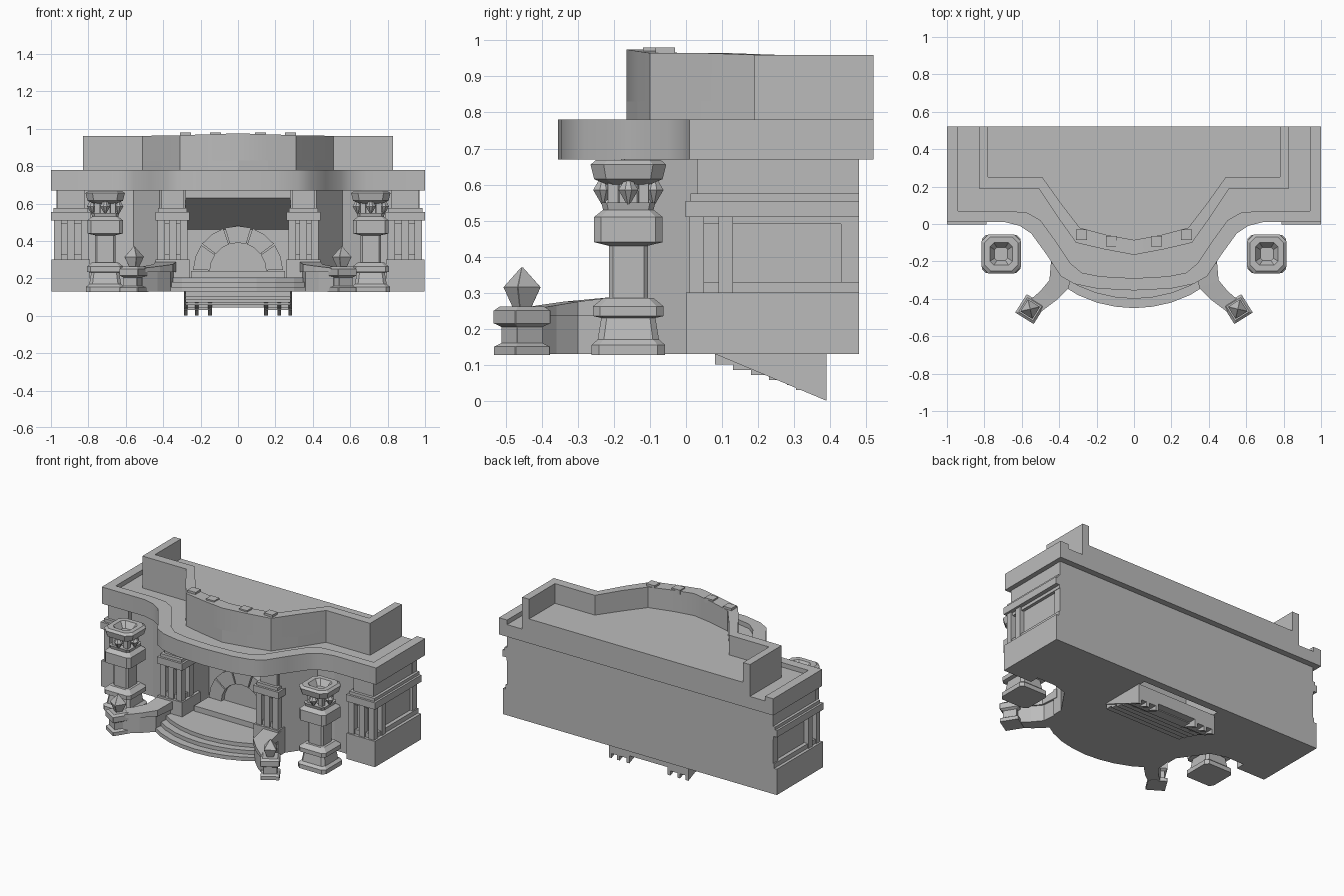
import bpy, bmesh
from math import sin, cos, pi, radians

if "Cube" in bpy.data.objects:
    bpy.data.objects.remove(bpy.data.objects["Cube"])

stone = bpy.data.materials.new("grey stone")
stone.use_nodes = True
GREY = (0.5, 0.5, 0.5, 1)
stone.diffuse_color = GREY
stone.node_tree.nodes["Principled BSDF"].inputs["Base Color"].default_value = GREY


def finish(name, bm, smooth=False):
    bmesh.ops.recalc_face_normals(bm, faces=bm.faces)
    mesh = bpy.data.meshes.new(name)
    bm.to_mesh(mesh)
    bm.free()
    mesh.materials.append(stone)
    ob = bpy.data.objects.new(name, mesh)
    bpy.context.collection.objects.link(ob)
    if smooth:
        bpy.ops.object.select_all(action='DESELECT')
        ob.select_set(True)
        bpy.context.view_layer.objects.active = ob
        bpy.ops.object.shade_smooth_by_angle(angle=radians(35))
    return ob


def loft(name, rings, smooth=False):
    """Skin a list of equal-length point rings and cap both ends."""
    bm = bmesh.new()
    loops = [[bm.verts.new(p) for p in ring] for ring in rings]
    n = len(loops[0])
    for a, b in zip(loops, loops[1:]):
        for i in range(n):
            j = (i + 1) % n
            bm.faces.new((a[i], a[j], b[j], b[i]))
    bm.faces.new(loops[0])
    bm.faces.new(loops[-1])
    return finish(name, bm, smooth)


def extrude(name, pts, axis, a, b, smooth=False):
    place = {'x': lambda u, v, w: (w, u, v),
             'y': lambda u, v, w: (u, w, v),
             'z': lambda u, v, w: (u, v, w)}[axis]
    return loft(name, [[place(u, v, w) for u, v in pts] for w in (a, b)], smooth)


def box(name, x0, x1, y0, y1, z0, z1):
    return extrude(name, [(x0, y0), (x1, y0), (x1, y1), (x0, y1)], 'z', z0, z1)


def mirrored(half):
    """Full outline from a half outline that starts at the centre."""
    return [(-x, y) for x, y in half[:0:-1]] + half


def ribbon(name, outer, inner, z0, tops, smooth=False):
    """Wall between two outlines, with a top height at each point."""
    return loft(name, [[(*o, z0), (*o, t), (*i, t), (*i, z0)]
                       for o, i, t in zip(outer, inner, tops)], smooth)


def stack(name, cx, cy, rings, chamfer, turn=0):
    """Pier of chamfered square rings given as (height, half width)."""
    out = []
    for z, h in rings:
        c = h * (1 - chamfer)
        pts = [(h, -c), (h, c), (c, h), (-c, h), (-h, c), (-h, -c), (-c, -h), (c, -h)]
        out.append([(cx + x * cos(turn) - y * sin(turn),
                     cy + x * sin(turn) + y * cos(turn), z) for x, y in pts])
    return loft(name, out)


# Roof band with raised rim
roof = [(0, -.355), (.2, -.345), (.32, -.32), (.39, -.28), (.47, -.16),
        (.55, -.05), (.61, -.01), (.69, .01), (1, .01), (1, .52)]
rim = [(0, -.29), (.18, -.28), (.28, -.26), (.34, -.21), (.42, -.09),
       (.5, .02), (.57, .06), (.67, .07), (.94, .07), (.94, .52)]
extrude("roof_band", mirrored(roof), 'z', .67, .75, True)
ribbon("roof_rim", mirrored(roof), mirrored(rim), .74, [.78] * 19, True)

# Upper storey with parapet
upper = [(0, -.165), (.16, -.135), (.31, -.1), (.41, .04), (.51, .19), (.83, .19), (.83, .52)]
inner = [(0, -.085), (.14, -.06), (.29, -.02), (.39, .11), (.49, .25), (.78, .25), (.78, .52)]
tops = [.975, .97, .965, .965, .96, .96, .96]
extrude("upper_storey", mirrored(upper), 'z', .75, .83)
ribbon("parapet", mirrored(upper), mirrored(inner), .82, tops[:0:-1] + tops, True)
for s in (-1, 1):
    for x, y in ((.12, -.12), (.28, -.085)):
        box("parapet_coping", s * x - .03, s * x + .03, y, y + .055, .95, .98)

# Main walls
box("back_wall", -.97, .97, .43, .48, .13, .67)
wing = [(.28, .46), (.28, -.12), (.42, -.17), (.56, .03), (.66, .06), (.95, .06), (.95, .46)]
courses = [(.13, .3, 0), (.3, .33, .02), (.33, .5, .045), (.49, .51, .025),
           (.51, .555, -.002), (.555, .575, .012), (.575, .67, .03)]
for s in (-1, 1):
    extrude("wing_wall", [(s * x, y) for x, y in wing], 'z', .13, .67)
    for z0, z1, d in courses:
        xs = sorted((s * (.79 + d), s * (.998 - d)))
        box("corner_course", *xs, .0 + d, .48, z0, z1)
        xs = sorted((s * (.26 + d), s * (.44 - d)))
        box("entrance_course", *xs, -.21 + d, -.02, z0, z1)
    # Small posts standing in the recessed course
    for x, y in ((.82, .03), (.895, .03), (.965, .03), (.965, .11),
                 (.29, -.18), (.35, -.18), (.41, -.18), (.29, -.1), (.41, -.1)):
        box("wall_post", s * x - .02, s * x + .02, y - .02, y + .02, .3, .52)

# Entrance hall: lintel, sloping ceiling, rear wall
extrude("hall_ceiling", [(-.17, .67), (-.17, .63), (.1, .46), (.1, .67)], 'x', -.28, .28)
box("hall_rear_wall", -.28, .28, .1, .14, .13, .67)

# Arch of wedge stones around a filled half disc
def arc(r, a, b, n):
    return [(r * cos(a + (b - a) * i / n), .24 + r * sin(a + (b - a) * i / n))
            for i in range(n + 1)]

STONES = 5
for k in range(STONES):
    a, b = pi * k / STONES, pi * (k + 1) / STONES
    extrude("arch_stone", arc(.24, a + .02, b - .02, 2) + arc(.15, b - .02, a + .02, 2),
            'y', .04, .1)
extrude("arch_panel", arc(.16, 0, pi, 8), 'y', .07, .1)

# Curved front steps and hall floor
for i in range(3):
    d = .05 * i
    step = [(0, -.45 + d), (.1, -.442 + d), (.2, -.42 + d), (.3, -.38 + d),
            (.38, -.33 + d), (.36, -.12), (.28, -.12), (.28, .1)]
    extrude("front_step", mirrored(step), 'z', .13, .155 + .025 * i)
box("threshold", -.25, .25, -.1, .1, .2, .24)

# Stair descending below the floor
N = 5
for k in range(N):
    y = .08 + .05 * k
    box("cellar_step", -.28, .28, y, y + .06, .1 - .014 * k, .135 - .014 * k)
box("cellar_landing", -.29, .29, .305, .39, .05, .13)
for s in (-1, 1):
    for x in (.15, .22, .28):
        extrude("stair_stringer", [(.08, .13), (.39, .13), (.39, 0)], 'x',
                s * x - .01, s * x + .01)
    box("landing_foot", *sorted((s * .15, s * .29)), .305, .39, .03, .06)

# Lantern towers
tower = [(.127, .102), (.155, .102), (.17, .085), (.23, .075), (.235, .098), (.262, .098),
         (.285, .07), (.285, .054), (.43, .054), (.44, .095), (.51, .095), (.53, .07), (.55, .075)]
crown = [(.6, .06), (.615, .095), (.655, .105), (.668, .09), (.668, .06), (.63, .035)]
for s in (-1, 1):
    cx, cy = s * .71, -.16
    stack("tower_shaft", cx, cy, tower, .2)
    stack("lantern_core", cx, cy, [(.54, .035), (.62, .035)], .3)
    stack("lantern_crown", cx, cy, crown, .35)
    for i in range(4):
        a = i * pi / 2
        px, py = cx + .07 * cos(a), cy + .07 * sin(a)
        stack("lantern_gem", px, py, [(.545, .004), (.585, .026), (.625, .004)], .5, pi / 4)
        qx, qy = cx + .06 * cos(a + pi / 4), cy + .06 * sin(a + pi / 4)
        stack("lantern_post", qx, qy, [(.54, .015), (.62, .015)], .1)

# Low curved railings and their finial posts
post = [(.127, .057), (.15, .057), (.16, .042), (.205, .042), (.215, .058),
        (.25, .058), (.262, .045), (.262, .02), (.315, .038), (.37, .002)]
rail_out = [(.56, -.42), (.49, -.36), (.44, -.3), (.43, -.18)]
rail_in = [(.51, -.47), (.43, -.41), (.36, -.34), (.34, -.18)]
for s in (-1, 1):
    stack("railing_post", s * .555, -.455, post, .04, s * radians(32))
    flip = [[(s * x, y) for x, y in side] for side in (rail_out, rail_in)]
    ribbon("railing_wall", *flip, .13, [.245, .255, .265, .285])
    cap = [[(s * (x + d), y) for x, y in side]
           for side, d in ((rail_out, .012), (rail_in, -.012))]
    bpy_cap = ribbon("railing_cap", *cap, .235, [.255, .265, .275, .29])
